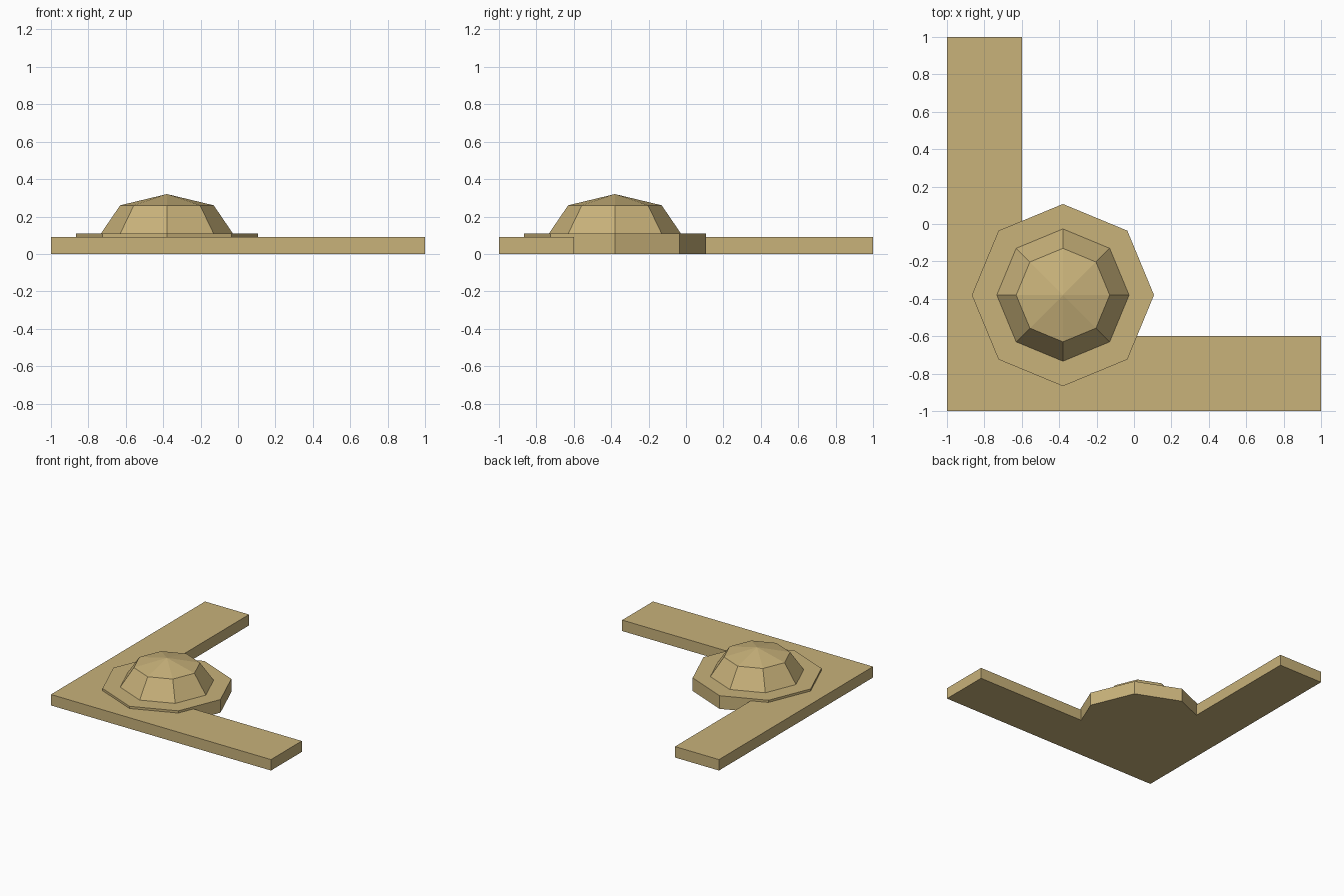
import bpy
import bmesh
from math import cos, sin, pi

cube = bpy.data.objects.get("Cube")
if cube:
    bpy.data.objects.remove(cube, do_unlink=True)

CORNER = -0.38   # dome centre on both x and y
SIDES = 8

sand = bpy.data.materials.new("sandstone")
sand.use_nodes = True
colour = (0.58, 0.445, 0.195, 1)
sand.diffuse_color = colour
bsdf = next(n for n in sand.node_tree.nodes if n.type == 'BSDF_PRINCIPLED')
bsdf.inputs["Base Color"].default_value = colour
bsdf.inputs["Roughness"].default_value = 0.9


def finish(name, bm):
    bmesh.ops.recalc_face_normals(bm, faces=bm.faces)
    mesh = bpy.data.meshes.new(name)
    bm.to_mesh(mesh)
    bm.free()
    mesh.materials.append(sand)
    obj = bpy.data.objects.new(name, mesh)
    bpy.context.collection.objects.link(obj)
    return obj


def prism(name, outline, height):
    """Extrude a flat outline up from the ground."""
    bm = bmesh.new()
    face = bm.faces.new([bm.verts.new((x, y, 0)) for x, y in outline])
    top = bmesh.ops.extrude_face_region(bm, geom=[face], use_keep_orig=True)
    verts = [v for v in top["geom"] if isinstance(v, bmesh.types.BMVert)]
    bmesh.ops.translate(bm, vec=(0, 0, height), verts=verts)
    return finish(name, bm)


def octagon(radius):
    return [(CORNER + radius * cos(2 * pi * i / SIDES),
             CORNER + radius * sin(2 * pi * i / SIDES)) for i in range(SIDES)]


# L-shaped wall base with two equal arms
prism("wall_base", [(-1, -1), (1, -1), (1, -0.6), (-0.6, -0.6), (-0.6, 1), (-1, 1)], 0.09)

# Octagonal tower base at the corner
prism("tower_base", octagon(0.487), 0.108)

# Faceted dome: sloping sides and a shallow pointed cap
bm = bmesh.new()
rings = [[bm.verts.new((x, y, z)) for x, y in octagon(r)]
         for r, z in ((0.355, 0.106), (0.25, 0.26))]
apex = bm.verts.new((CORNER, CORNER, 0.32))
low, high = rings
for i in range(SIDES):
    j = (i + 1) % SIDES
    bm.faces.new((low[i], low[j], high[j], high[i]))
    bm.faces.new((high[i], high[j], apex))
bm.faces.new(low[::-1])
finish("dome", bm)
